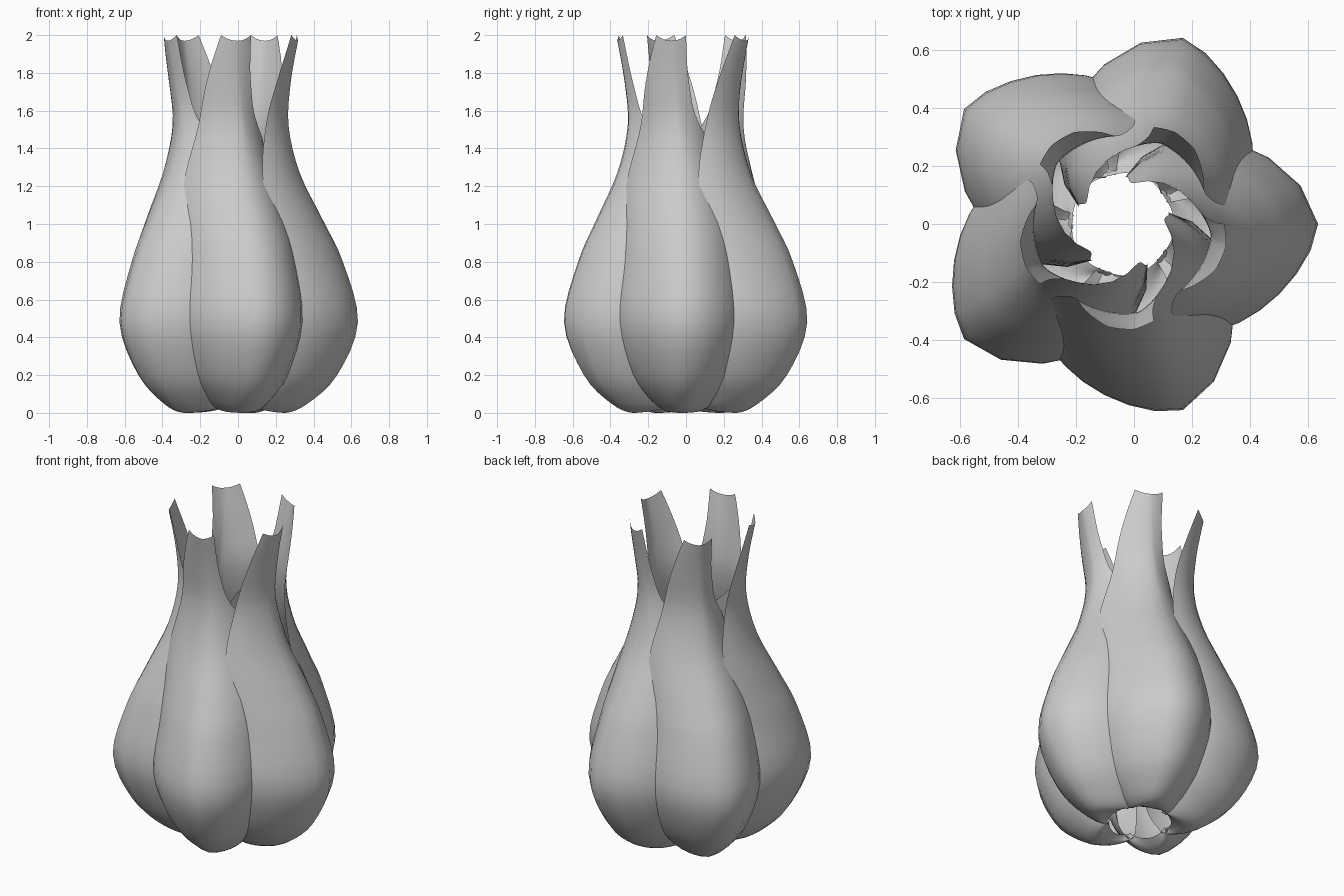
import bpy
import math
from mathutils import Vector

if "Cube" in bpy.data.objects:
    bpy.data.objects.remove(bpy.data.objects["Cube"], do_unlink=True)

# Single pale ceramic colour
clay = bpy.data.materials.new("pale_grey")
clay.use_nodes = True
clay.diffuse_color = (0.6, 0.6, 0.6, 1)
clay.node_tree.nodes["Principled BSDF"].inputs["Base Color"].default_value = (0.6, 0.6, 0.6, 1)

# Petal sections from base to tip:
# height, radius, ridge angle, left span, right span, left tuck, right tuck
SECTIONS = [
    (.03, .18, 284, 38, 38, .05, .05),
    (.00, .29, 284, 42, 42, .45, .45),
    (.05, .41, 285, 48, 52, .45, .6),
    (.2, .565, 287, 54, 72, .39, .77),
    (.48, .675, 288, 56, 85, .34, .82),
    (.8, .595, 288, 56, 86, .3, .79),
    (1.02, .49, 287, 57, 85, .2, .72),
    (1.27, .368, 284, 57, 75, .06, .64),
    (1.52, .31, 281, 45, 24, .02, .2),
    (1.75, .325, 277, 30, 14, 0, .08),
    (1.97, .365, 276, 14, 12, .02, .04),
]
COLUMNS = 14
STEPS = 4
PETALS = 5
CENTRE_X = -0.04
RIDGE = 0.08


def spline(a, b, c, d, t):
    """Smooth blend from b to c."""
    return 0.5 * (2 * b + (c - a) * t + (2 * a - 5 * b + 4 * c - d) * t * t
                  + (3 * b - a - 3 * c + d) * t ** 3)


def smooth_sections():
    last = len(SECTIONS) - 1
    for i in range(last):
        group = [SECTIONS[min(max(i + k, 0), last)] for k in (-1, 0, 1, 2)]
        for s in range(STEPS):
            yield [spline(*values, s / STEPS) for values in zip(*group)]
    yield SECTIONS[-1]


def petal(name, turn):
    verts, faces = [], []
    rows = list(smooth_sections())
    for z, radius, ridge, left, right, tuck_l, tuck_r in rows:
        for c in range(COLUMNS + 1):
            u = 2 * c / COLUMNS - 1
            span, tuck = (left, tuck_l) if u < 0 else (right, tuck_r)
            a = math.radians(ridge + u * span + turn)
            # Flanks fall inward from a rounded ridge
            r = radius * (1 - tuck * (math.hypot(u, RIDGE) - RIDGE))
            # Lower corners curl up, tip corners stand proud
            lift = 0.03 * u * u * (max(0, 1 - z * 5) + max(0, z * 5 - 8.85))
            verts.append(Vector((r * math.cos(a) + CENTRE_X, r * math.sin(a), max(z, 0) + lift)))
    width = COLUMNS + 1
    for j in range(len(rows) - 1):
        for c in range(COLUMNS):
            k = j * width + c
            faces.append((k, k + 1, k + width + 1, k + width))
    mesh = bpy.data.meshes.new(name)
    mesh.from_pydata(verts, [], faces)
    mesh.materials.append(clay)
    mesh.shade_smooth()
    obj = bpy.data.objects.new(name, mesh)
    bpy.context.collection.objects.link(obj)


# Ring of overlapping petals
for n in range(PETALS):
    petal("petal_%d" % (n + 1), n * 360 / PETALS)
